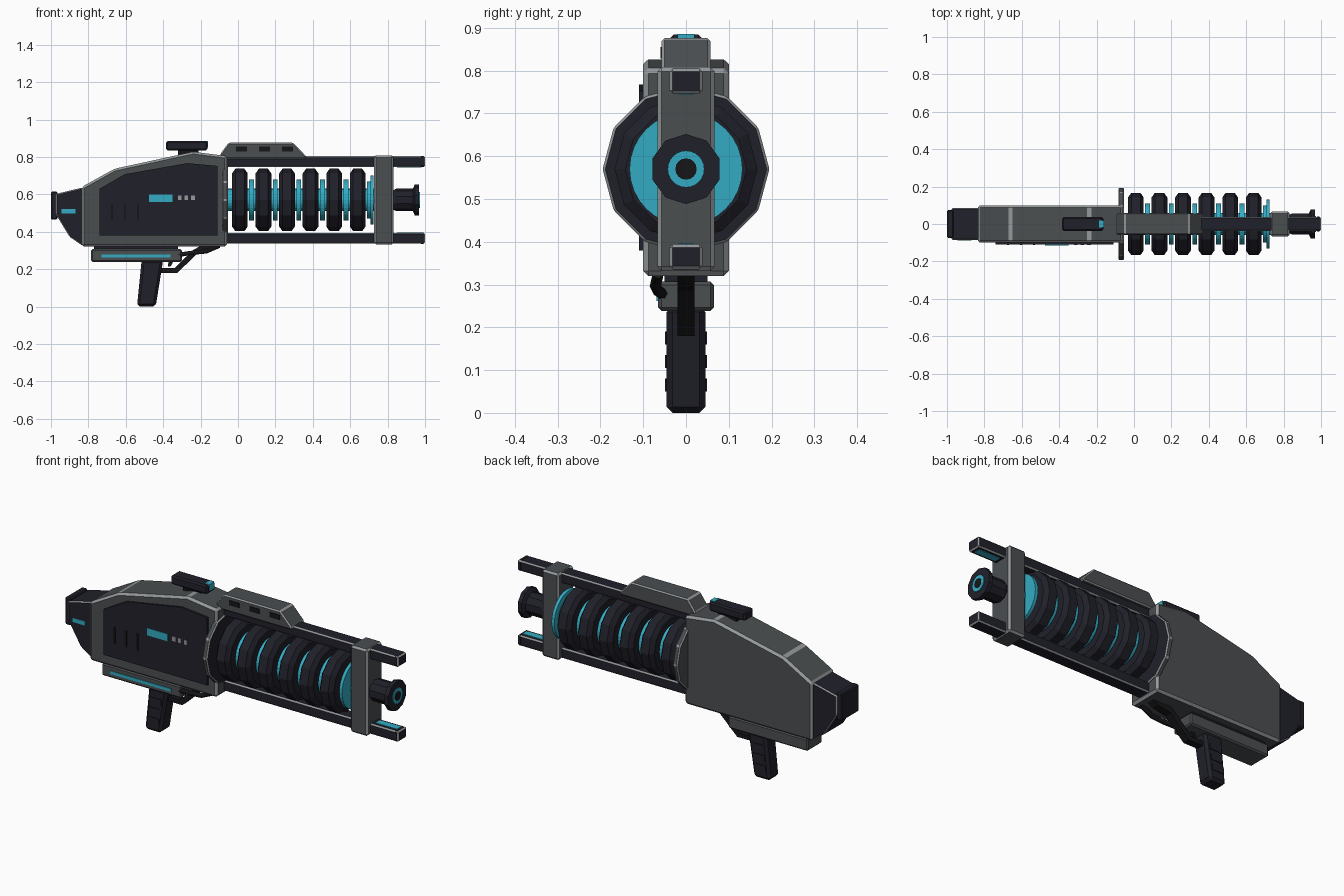
import bpy, bmesh, math

if "Cube" in bpy.data.objects:
    bpy.data.objects.remove(bpy.data.objects["Cube"])

def material(name, r, g, b):
    m = bpy.data.materials.new(name)
    m.diffuse_color = (r, g, b, 1)
    m.use_nodes = True
    m.node_tree.nodes["Principled BSDF"].inputs["Base Color"].default_value = m.diffuse_color
    return m

GREY = material("gunmetal grey", 0.070, 0.077, 0.081)
DARK = material("dark charcoal", 0.0145, 0.0145, 0.023)
BLACK = material("near black", 0.008, 0.008, 0.010)
TEAL = material("glowing teal", 0.034, 0.41, 0.55)
LIGHT = material("worn light edge", 0.30, 0.32, 0.33)

def finish(name, bm, mat, bevel=0, edge=None):
    """Turn a bmesh into an object; bevelled edges may take their own colour."""
    bmesh.ops.recalc_face_normals(bm, faces=bm.faces[:])
    me = bpy.data.meshes.new(name)
    bm.to_mesh(me)
    bm.free()
    me.materials.append(mat)
    ob = bpy.data.objects.new(name, me)
    bpy.context.collection.objects.link(ob)
    if bevel:
        mod = ob.modifiers.new("edge bevel", 'BEVEL')
        mod.width = bevel
        mod.segments = 1
        mod.limit_method = 'ANGLE'
        mod.angle_limit = math.radians(10)
        if edge:
            me.materials.append(edge)
            mod.material = 1
    return ob

def prism(name, pts, y0, y1, mat, bevel=0, edge=None):
    """Extrude an (x, z) outline from y0 to y1."""
    bm = bmesh.new()
    a = [bm.verts.new((x, y0, z)) for x, z in pts]
    b = [bm.verts.new((x, y1, z)) for x, z in pts]
    bm.faces.new(a)
    bm.faces.new(b)
    for i in range(len(pts)):
        j = (i + 1) % len(pts)
        bm.faces.new((a[i], a[j], b[j], b[i]))
    return finish(name, bm, mat, bevel, edge)

def box(name, x0, x1, y0, y1, z0, z1, mat, bevel=0, edge=None):
    return prism(name, [(x0, z0), (x1, z0), (x1, z1), (x0, z1)], y0, y1, mat, bevel, edge)

AXIS_Z = 0.57

def lathe(name, profile, sides, mat, bevel=0, edge=None, start=0):
    """Spin an (x, radius) profile round the barrel axis, with closed ends."""
    bm = bmesh.new()
    rings = []
    for x, r in profile:
        angles = [start + 2 * math.pi * i / sides for i in range(sides)]
        rings.append([bm.verts.new((x, r * math.cos(t), AXIS_Z + r * math.sin(t))) for t in angles])
    for p, q in zip(rings, rings[1:]):
        for i in range(sides):
            j = (i + 1) % sides
            bm.faces.new((p[i], p[j], q[j], q[i]))
    bm.faces.new(rings[0])
    bm.faces.new(rings[-1])
    return finish(name, bm, mat, bevel, edge)

# Main receiver
prism("receiver_body", [(-0.835, 0.32), (-0.06, 0.32), (-0.06, 0.805), (-0.24, 0.828),
                        (-0.66, 0.737), (-0.835, 0.64)], -0.10, 0.10, GREY, 0.012, LIGHT)

# Dark side panel with its readouts and slots
prism("side_panel", [(-0.74, 0.38), (-0.11, 0.38), (-0.11, 0.752), (-0.27, 0.767),
                     (-0.605, 0.708), (-0.74, 0.63)], -0.110, -0.09, DARK)
box("panel_display", -0.475, -0.35, -0.114, -0.105, 0.56, 0.60, TEAL)
for i in range(3):
    x = -0.322 + 0.036 * i
    box(f"panel_indicator_{i+1}", x, x + 0.02, -0.113, -0.105, 0.57, 0.595, LIGHT)
    s = -0.68 + 0.07 * i
    box(f"panel_slot_{i+1}", s, s + 0.012, -0.113, -0.105, 0.46, 0.55, BLACK)

# Rear cap and butt plate
prism("rear_cap", [(-0.975, 0.602), (-0.83, 0.637), (-0.83, 0.325), (-0.90, 0.372),
                   (-0.975, 0.495)], -0.085, 0.085, DARK, 0.006, LIGHT)
box("butt_plate", -1.0, -0.965, -0.075, 0.075, 0.465, 0.615, DARK, 0.006)
box("rear_cap_stripe", -0.945, -0.868, -0.089, -0.08, 0.498, 0.521, TEAL)

# Under rail
box("under_rail", -0.785, -0.30, -0.065, 0.065, 0.238, 0.307, GREY, 0.008)
box("under_rail_neck", -0.77, -0.32, -0.05, 0.05, 0.29, 0.33, DARK)
box("under_rail_stripe", -0.73, -0.36, -0.069, -0.06, 0.262, 0.279, TEAL)

# Grip, trigger, guard and hose
prism("grip", [(-0.54, 0.0), (-0.44, 0.0), (-0.40, 0.25), (-0.515, 0.25)],
      -0.045, 0.045, DARK, 0.014)
for i in range(3):
    z = 0.05 + 0.055 * i
    x = -0.49 + z * 0.13
    box(f"grip_rib_{i+1}", x - 0.035, x + 0.035, -0.049, 0.049, z, z + 0.03, DARK)
prism("trigger_guard", [(-0.42, 0.18), (-0.325, 0.18), (-0.215, 0.285), (-0.13, 0.302),
                        (-0.10, 0.325), (-0.20, 0.325), (-0.24, 0.302), (-0.34, 0.205),
                        (-0.42, 0.205)], -0.02, 0.02, BLACK)
prism("trigger", [(-0.375, 0.215), (-0.36, 0.215), (-0.34, 0.25), (-0.37, 0.25)],
      -0.01, 0.01, BLACK)
hose = bpy.data.curves.new("hose", 'CURVE')
hose.dimensions = '3D'
hose.bevel_depth = 0.013
hose.bevel_resolution = 1
hose.use_fill_caps = True
spline = hose.splines.new('POLY')
path = [(-0.33, -0.05, 0.275), (-0.25, -0.068, 0.287), (-0.17, -0.072, 0.295), (-0.10, -0.065, 0.325)]
spline.points.add(len(path) - 1)
for p, co in zip(spline.points, path):
    p.co = (*co, 1)
hose.materials.append(BLACK)
bpy.context.collection.objects.link(bpy.data.objects.new("hose", hose))

# Sight
box("sight", -0.385, -0.163, -0.037, 0.037, 0.835, 0.884, DARK, 0.008)
box("sight_mount", -0.32, -0.21, -0.02, 0.02, 0.80, 0.84, BLACK)
box("sight_lens", -0.187, -0.160, -0.02, 0.02, 0.85, 0.886, TEAL)

# Top shroud with front slots
prism("top_shroud", [(-0.095, 0.79), (0.365, 0.79), (0.365, 0.803), (0.295, 0.876),
                     (-0.05, 0.876), (-0.095, 0.815)], -0.057, 0.057, GREY, 0.008, LIGHT)
for i in range(3):
    x = -0.012 + 0.123 * i
    box(f"shroud_slot_{i+1}", x, x + 0.06, -0.06, -0.05, 0.828, 0.855, BLACK)

# Collar disc: grey rim, dark front face
collar = lathe("collar_disc", [(-0.083, 0.195), (-0.053, 0.195)], 12, GREY, 0.006, LIGHT)
collar.data.materials.append(DARK)
for f in collar.data.polygons:
    if f.normal.x > 0.5:
        f.material_index = 2

# Glowing core, coils and rings between them
lathe("energy_core", [(-0.06, 0.06), (0.74, 0.06)], 24, TEAL)
for i in range(6):
    x = 0.010 + 0.126 * i
    lathe(f"coil_{i+1}", [(x - 0.042, 0.142), (x - 0.024, 0.167), (x + 0.024, 0.167),
                          (x + 0.042, 0.142)], 12, DARK)
    if i < 5:
        lathe(f"core_ring_{i+1}", [(x + 0.05, 0.11), (x + 0.076, 0.11)], 32, TEAL)
lathe("core_end_disc_rear", [(0.69, 0.10), (0.712, 0.10)], 32, TEAL)
lathe("core_end_disc", [(0.708, 0.132), (0.725, 0.132)], 32, TEAL)

# Upper and lower rails with teal strips on the inner faces of the tips
for label, z0, strip in (("upper", 0.747, 0.747), ("lower", 0.336, 0.394)):
    box(f"{label}_rail", -0.08, 1.0, -0.038, 0.038, z0, z0 + 0.058, DARK, 0.007, LIGHT)
    box(f"{label}_rail_strip", 0.85, 0.98, -0.018, 0.018, strip - 0.003, strip + 0.003, TEAL)
    box(f"{label}_rail_tip", 0.97, 1.0, -0.039, 0.039, z0 - 0.001, z0 + 0.059, DARK, 0.009)

# Front bracket
box("front_bracket", 0.728, 0.832, -0.067, 0.067, 0.332, 0.808, GREY, 0.010, LIGHT)

# Muzzle
lathe("muzzle", [(0.82, 0.045), (0.845, 0.06), (0.935, 0.06), (0.945, 0.082), (0.968, 0.082)],
      10, DARK, start=math.pi / 2)
lathe("muzzle_glow", [(0.96, 0.043), (0.972, 0.043)], 24, TEAL)
lathe("muzzle_bore", [(0.96, 0.025), (0.974, 0.025)], 16, BLACK)
